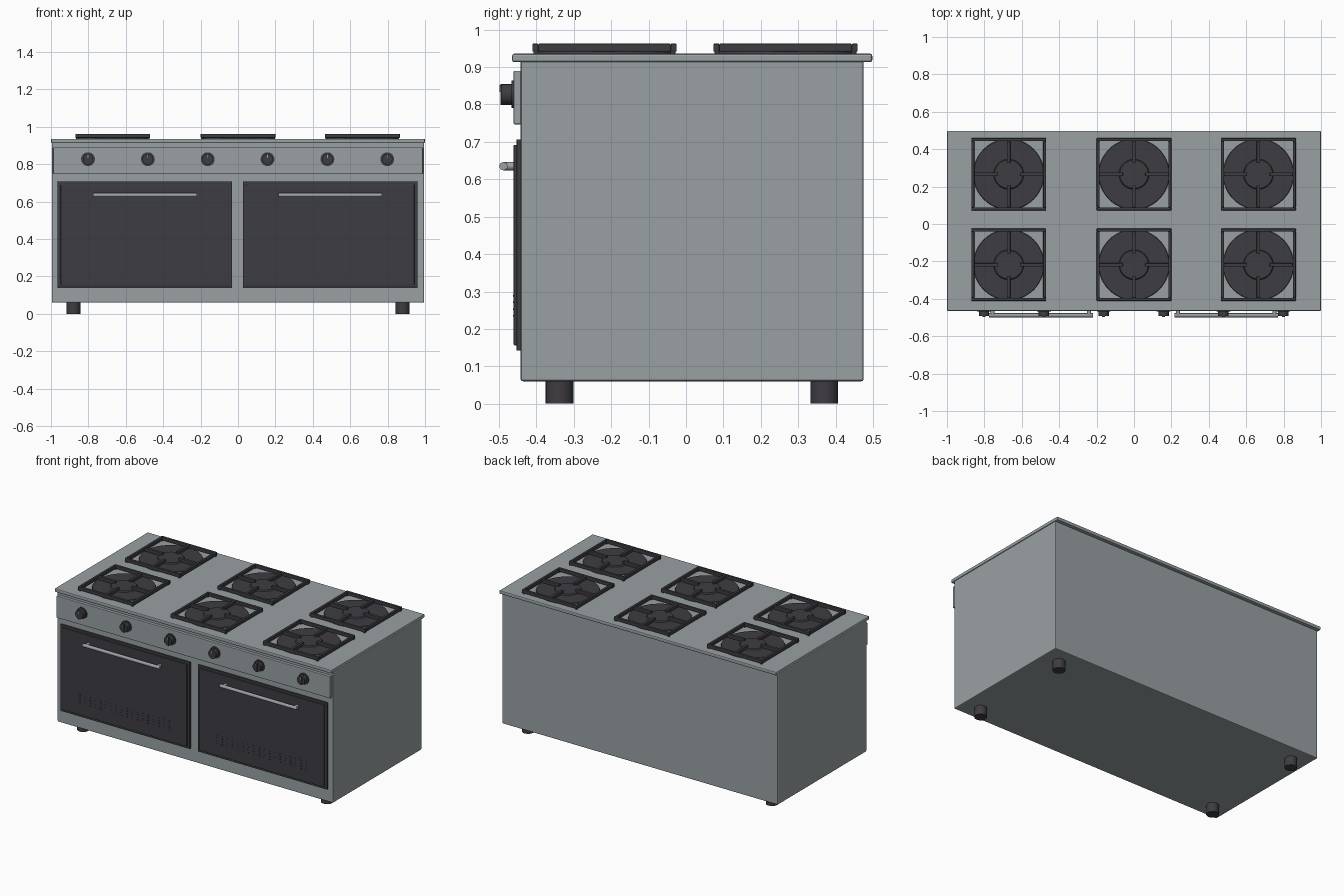
import bpy, bmesh, math
from mathutils import Matrix, Vector

cube = bpy.data.objects.get("Cube")
if cube:
    bpy.data.objects.remove(cube, do_unlink=True)


def material(name, rgb):
    m = bpy.data.materials.new(name)
    m.use_nodes = True
    m.diffuse_color = (*rgb, 1)
    m.node_tree.nodes["Principled BSDF"].inputs["Base Color"].default_value = (*rgb, 1)
    return m


STEEL = material("brushed steel", (0.32, 0.355, 0.37))
DARK = material("dark enamel", (0.048, 0.045, 0.054))


def add_box(bm, x, y, z):
    """Box spanning the (low, high) pairs x, y and z."""
    size = [b - a for a, b in (x, y, z)]
    centre = Vector([(a + b) / 2 for a, b in (x, y, z)])
    bmesh.ops.create_cube(bm, size=1, matrix=Matrix.Translation(centre) @ Matrix.Diagonal((*size, 1)))


def add_cylinder(bm, centre, r1, r2, depth, axis="Z", sides=32):
    turn = {"Z": Matrix(), "Y": Matrix.Rotation(math.pi / 2, 4, "X"),
            "X": Matrix.Rotation(math.pi / 2, 4, "Y")}[axis]
    bmesh.ops.create_cone(bm, cap_ends=True, segments=sides, radius1=r1, radius2=r2,
                          depth=depth, matrix=Matrix.Translation(centre) @ turn)


def finish(bm, name, mat, bevel=0, smooth=False):
    mesh = bpy.data.meshes.new(name)
    bm.to_mesh(mesh)
    bm.free()
    mesh.materials.append(mat)
    ob = bpy.data.objects.new(name, mesh)
    bpy.context.collection.objects.link(ob)
    if bevel:
        mod = ob.modifiers.new("Bevel", "BEVEL")
        mod.width, mod.segments, mod.limit_method = bevel, 2, "ANGLE"
    if smooth:
        bpy.ops.object.select_all(action="DESELECT")
        ob.select_set(True)
        bpy.context.view_layer.objects.active = ob
        bpy.ops.object.shade_smooth_by_angle(angle=math.radians(35))
    return ob


def box(name, mat, x, y, z, bevel=0):
    bm = bmesh.new()
    add_box(bm, x, y, z)
    return finish(bm, name, mat, bevel)


# Cabinet, worktop and control panel
box("cabinet", STEEL, (-0.995, 0.995), (-0.442, 0.475), (0.06, 0.92), 0.006)
box("worktop", STEEL, (-1, 1), (-0.465, 0.498), (0.913, 0.936), 0.006)
box("control_panel", STEEL, (-0.988, 0.988), (-0.461, -0.43), (0.747, 0.89), 0.003)

# Feet
for x in (-0.88, 0.88):
    for y in (-0.338, 0.37):
        bm = bmesh.new()
        add_cylinder(bm, (x, y, 0.033), 0.037, 0.037, 0.066)
        finish(bm, "foot", DARK, smooth=True)

# Knobs with a pale pointer mark
for i in range(6):
    x, z = -0.802 + i * 0.32, 0.827
    bm = bmesh.new()
    add_cylinder(bm, (x, -0.463, z), 0.037, 0.037, 0.008, "Y")
    add_cylinder(bm, (x, -0.478, z), 0.028, 0.028, 0.03, "Y")
    add_box(bm, (x - 0.008, x + 0.008), (-0.496, -0.47), (z - 0.028, z + 0.028))
    finish(bm, "knob", DARK, smooth=True)
    box("knob_pointer", STEEL, (x - 0.002, x + 0.002), (-0.498, -0.494), (z + 0.006, z + 0.025))

# Oven doors, vents and handles
for left, right in ((-0.965, -0.031), (0.026, 0.96)):
    mid = (left + right) / 2
    box("door_plate", DARK, (left, right), (-0.453, -0.43), (0.142, 0.707), 0.002)
    box("door_panel", DARK, (left + 0.017, right - 0.017), (-0.461, -0.44), (0.156, 0.692), 0.003)
    bm = bmesh.new()
    for row in range(4):
        for col in range(18):
            x, z = mid - 0.323 + col * 0.038, 0.235 + row * 0.018
            add_box(bm, (x - 0.006, x + 0.006), (-0.463, -0.459), (z - 0.002, z + 0.002))
    finish(bm, "door_vents", DARK)
    bm = bmesh.new()
    add_cylinder(bm, (mid, -0.488, 0.635), 0.011, 0.011, 0.555, "X", 16)
    for side in (-1, 1):
        add_cylinder(bm, (mid + side * 0.258, -0.472, 0.635), 0.011, 0.011, 0.032, "Y", 16)
    finish(bm, "door_handle", STEEL, smooth=True)

# Burners with square pan supports
HALF_X, HALF_Y, BAR = 0.2, 0.193, 0.016
for cx in (-0.67, 0, 0.665):
    for cy in (-0.218, 0.266):
        bm = bmesh.new()
        add_cylinder(bm, (cx, cy, 0.938), 0.19, 0.187, 0.006, sides=48)
        add_cylinder(bm, (cx, cy, 0.944), 0.082, 0.076, 0.01)
        finish(bm, "burner", DARK, smooth=True)
        bm = bmesh.new()
        for s in (-1, 1):
            def span(c, a, b):
                return tuple(sorted((c + s * a, c + s * b)))
            z = (0.941, 0.963)
            add_box(bm, (cx - HALF_X, cx + HALF_X), span(cy, HALF_Y - BAR, HALF_Y), z)
            add_box(bm, span(cx, HALF_X - BAR, HALF_X), (cy - HALF_Y + BAR, cy + HALF_Y - BAR), z)
            add_box(bm, (cx - 0.009, cx + 0.009), span(cy, 0.06, HALF_Y - BAR), z)
            add_box(bm, span(cx, 0.06, HALF_X - BAR), (cy - 0.009, cy + 0.009), z)
            for t in (-1, 1):
                # Small corner legs
                x, y = cx + s * (HALF_X - 0.01), cy + t * (HALF_Y - 0.01)
                add_box(bm, (x - 0.007, x + 0.007), (y - 0.007, y + 0.007), (0.93, 0.945))
        finish(bm, "pan_support", DARK, 0.003)
